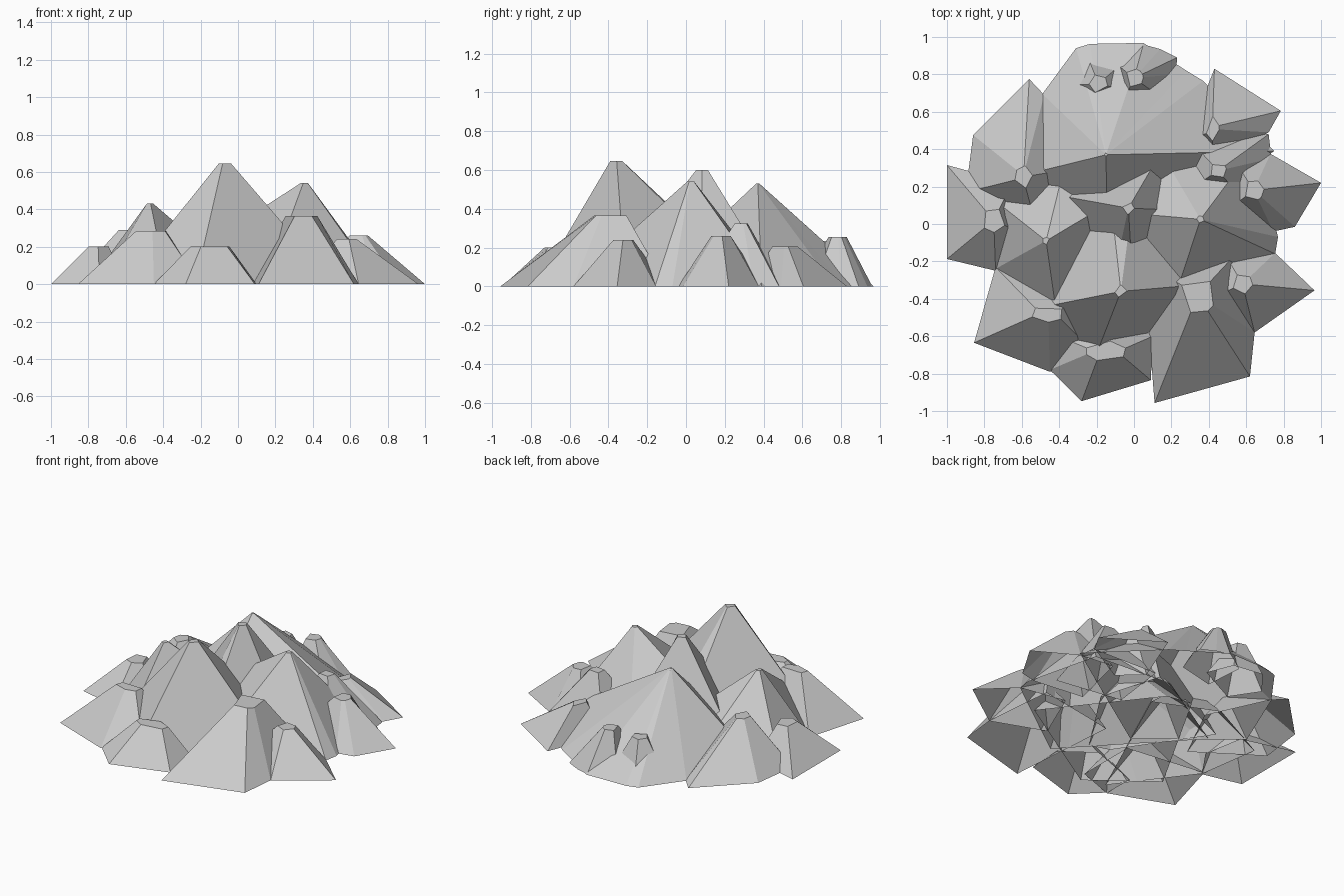
import bpy, bmesh, math


def mountain(name, cx, cy, h, r, base, stretch=(1, 1)):
    """Open-bottomed faceted peak: irregular foot outline rising to a small flat cap."""
    bm = bmesh.new()
    foot, cap = [], []
    for x, y in base:
        a = math.atan2(y - cy, x - cx)
        foot.append(bm.verts.new((x, y, 0)))
        cap.append(bm.verts.new((cx + r * stretch[0] * math.cos(a),
                                 cy + r * stretch[1] * math.sin(a), h)))
    n = len(base)
    for i in range(n):
        j = (i + 1) % n
        bm.faces.new((foot[i], foot[j], cap[j], cap[i]))
    bm.faces.new(cap)
    bmesh.ops.recalc_face_normals(bm, faces=bm.faces)
    if sum(f.normal.z for f in bm.faces) < 0:
        bmesh.ops.reverse_faces(bm, faces=bm.faces)
    me = bpy.data.meshes.new(name)
    bm.to_mesh(me)
    bm.free()
    bpy.context.collection.objects.link(bpy.data.objects.new(name, me))


# tall central peaks
mountain("main_peak", -0.07, -0.36, 0.645, 0.033,
         [(-0.62, -0.47), (-0.23, -0.77), (0.52, -0.31), (0.02, 0.33), (-0.15, 0.36)])
mountain("middle_peak", -0.03, 0.085, 0.6, 0.032,
         [(-0.5, 0.17), (-0.13, -0.38), (0.0, -0.42), (0.32, 0.07), (0.2, 0.48)])
mountain("east_peak", 0.355, 0.025, 0.54, 0.02,
         [(0.15, -0.6), (0.755, -0.16), (0.77, -0.07), (0.65, 0.42), (0.1, 0.46), (-0.5, 0.1)])
mountain("north_peak", -0.15, 0.37, 0.53, 0.008,
         [(-0.14, -0.2), (0.75, 0.39), (0.37, 0.765), (0.28, 0.82), (0.05, 0.968),
          (-0.235, 0.963), (-0.31, 0.94), (-0.49, 0.695), (-0.68, 0.24)])
mountain("west_peak", -0.47, -0.09, 0.43, 0.02,
         [(-0.74, -0.24), (-0.38, -0.72), (0.05, 0.22), (-0.35, 0.4), (-0.8, 0.17)])

# foothills along the front
mountain("front_right_hill", 0.34, -0.38, 0.365, 0.1,
         [(0.11, -0.957), (0.62, -0.815), (0.645, -0.58), (0.6, -0.1), (0.05, -0.2)])
mountain("front_hill", -0.15, -0.68, 0.2, 0.1,
         [(-0.28, -0.947), (0.09, -0.835), (0.1, -0.6), (-0.1, -0.45), (-0.45, -0.58), (-0.45, -0.78)],
         (1.1, 0.55))
mountain("front_left_hill", -0.46, -0.48, 0.285, 0.09,
         [(-0.855, -0.635), (-0.45, -0.79), (-0.2, -0.7), (-0.2, -0.3), (-0.74, -0.23)], (1, 0.5))

# foothills on the right side
mountain("right_front_hill", 0.58, -0.32, 0.24, 0.055,
         [(0.965, -0.355), (0.645, -0.58), (0.3, -0.45), (0.45, -0.1), (0.755, -0.155)])
mountain("right_hill", 0.64, 0.18, 0.26, 0.055,
         [(1.0, 0.22), (0.86, -0.015), (0.745, -0.04), (0.4, 0.0), (0.5, 0.4), (0.73, 0.375)])
mountain("right_inner_hill", 0.45, 0.285, 0.325, 0.045,
         [(0.72, 0.48), (0.735, 0.35), (0.65, 0.05), (0.2, 0.12), (0.25, 0.5)])
mountain("back_right_hill", 0.42, 0.51, 0.205, 0.06,
         [(0.43, 0.83), (0.785, 0.605), (0.72, 0.49), (0.42, 0.32), (0.28, 0.45)], (0.6, 1.1))

# foothills on the left side
mountain("left_hill", -0.75, 0.02, 0.2, 0.065,
         [(-1, -0.187), (-0.74, -0.25), (-0.6, -0.05), (-0.65, 0.22), (-1, 0.315)])
mountain("back_left_hill", -0.59, 0.25, 0.29, 0.06,
         [(-0.56, 0.775), (-0.86, 0.475), (-0.9, 0.17), (-0.5, -0.1), (-0.3, 0.3), (-0.48, 0.69)], (0.8, 1))

# small rocks on the back slope
mountain("back_rock", 0.0, 0.78, 0.255, 0.05,
         [(0.05, 0.96), (0.14, 0.935), (0.23, 0.89), (0.225, 0.8), (0.17, 0.66), (-0.08, 0.6), (-0.1, 0.86)])
mountain("back_small_rock", -0.19, 0.75, 0.235, 0.05,
         [(-0.25, 0.9), (-0.05, 0.87), (0.02, 0.7), (-0.26, 0.56), (-0.38, 0.74)])
